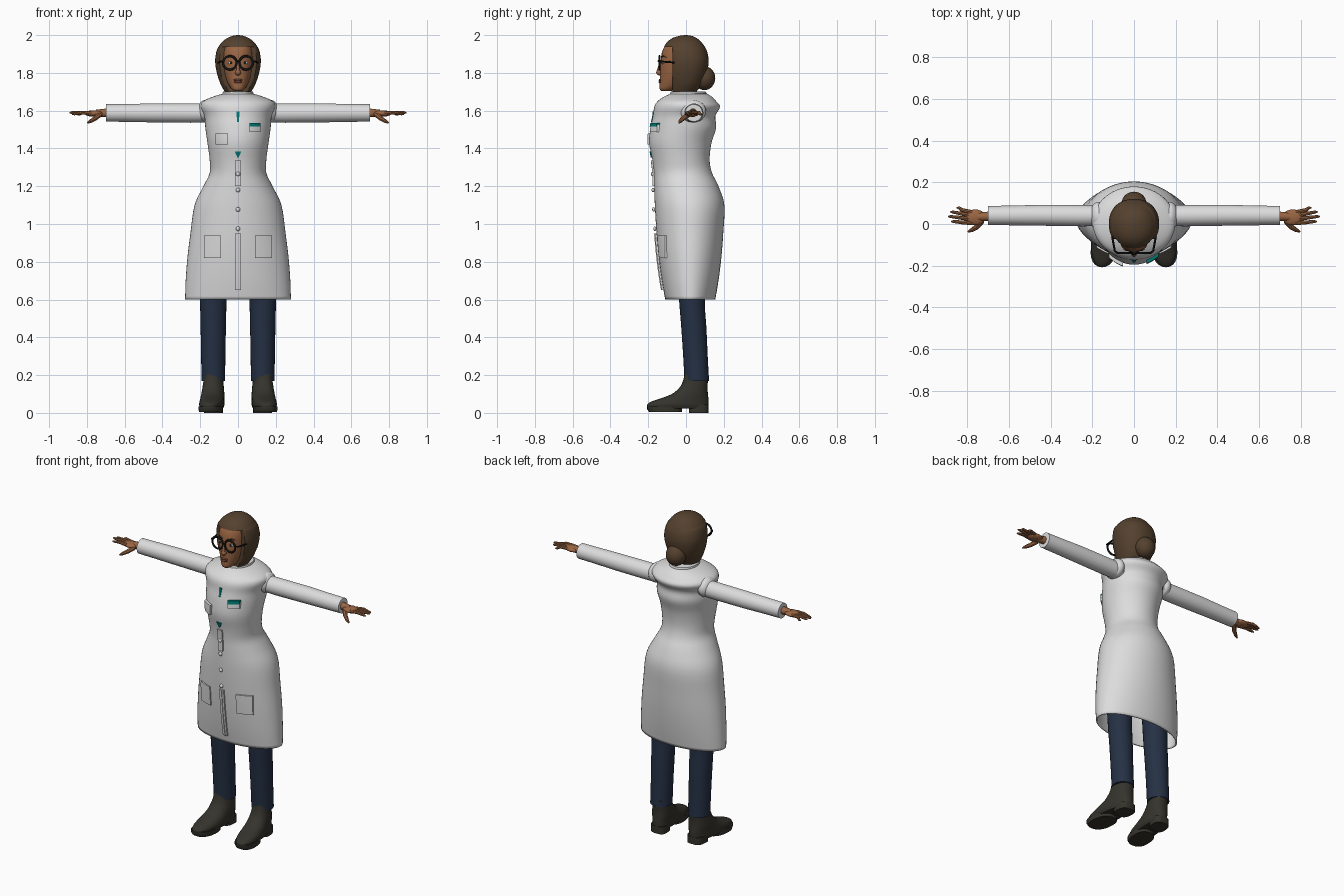
import bpy, bmesh, math
from mathutils import Vector

if "Cube" in bpy.data.objects:
    bpy.data.objects.remove(bpy.data.objects["Cube"])


def material(name, rgb):
    m = bpy.data.materials.new(name)
    m.diffuse_color = (*rgb, 1)
    m.use_nodes = True
    m.node_tree.nodes["Principled BSDF"].inputs["Base Color"].default_value = m.diffuse_color
    return m


WHITE = material("coat white", (.72, .72, .72))
NAVY = material("trouser navy", (.018, .03, .058))
BOOT = material("boot olive", (.035, .033, .025))
SKIN = material("skin", (.32, .13, .055))
HAIR = material("hair brown", (.09, .053, .028))
BLACK = material("frame black", (.008, .008, .008))
TEAL = material("teal", (.0, .2, .18))
LIPS = material("lips", (.2, .065, .04))
EYE = material("eye white", (.6, .58, .55))


def finish(bm, name, mat, solid=0, angle=40):
    bmesh.ops.recalc_face_normals(bm, faces=bm.faces)
    me = bpy.data.meshes.new(name)
    bm.to_mesh(me)
    bm.free()
    ob = bpy.data.objects.new(name, me)
    bpy.context.collection.objects.link(ob)
    me.materials.append(mat)
    bpy.ops.object.select_all(action='DESELECT')
    ob.select_set(True)
    bpy.context.view_layer.objects.active = ob
    bpy.ops.object.shade_smooth_by_angle(angle=math.radians(angle))
    if solid:
        mod = ob.modifiers.new("thickness", 'SOLIDIFY')
        mod.thickness = solid
        mod.offset = -1
    return ob


def smooth(rows, k=4):
    """Catmull-Rom interpolation of profile rows."""
    out = []
    for i in range(len(rows) - 1):
        a, b, c, d = rows[max(i - 1, 0)], rows[i], rows[i + 1], rows[min(i + 2, len(rows) - 1)]
        for j in range(k):
            t = j / k
            out.append([.5 * (2 * q + (r - p) * t + (2 * p - 5 * q + 4 * r - s) * t * t
                              + (3 * q - p - 3 * r + s) * t ** 3)
                        for p, q, r, s in zip(a, b, c, d)])
    return out + [list(rows[-1])]


def ring(z, rx, yf, yb, cx=0, n=40, p=2):
    """Horizontal superellipse from front yf to back yb."""
    pts = []
    for i in range(n):
        a = 2 * math.pi * i / n
        c, s = math.cos(a), math.sin(a)
        pts.append(Vector((cx + rx * math.copysign(abs(c) ** (2 / p), c),
                           (yf + yb) / 2 + (yb - yf) / 2 * math.copysign(abs(s) ** (2 / p), s), z)))
    return pts


def loft(name, rings, mat, caps=(True, True), solid=0, angle=40):
    bm = bmesh.new()
    vs = [[bm.verts.new(p) for p in r] for r in rings]
    n = len(vs[0])
    for a, b in zip(vs, vs[1:]):
        for i in range(n):
            bm.faces.new((a[i], a[(i + 1) % n], b[(i + 1) % n], b[i]))
    if caps[0]:
        bm.faces.new(vs[0])
    if caps[1]:
        bm.faces.new(vs[-1])
    return finish(bm, name, mat, solid, angle)


def tube(name, path, mat, n=12, angle=40):
    """Round tube through (x, y, z, radius) points."""
    pts = [Vector(p[:3]) for p in path]
    rings = []
    for i, p in enumerate(pts):
        d = (pts[min(i + 1, len(pts) - 1)] - pts[max(i - 1, 0)]).normalized()
        u = d.cross(Vector((0, 0, 1)) if abs(d.z) < .9 else Vector((0, 1, 0))).normalized()
        v = d.cross(u)
        rings.append([p + path[i][3] * (u * math.cos(2 * math.pi * k / n) + v * math.sin(2 * math.pi * k / n))
                      for k in range(n)])
    return loft(name, rings, mat, angle=angle)


def ball(name, c, r, mat, seg=20):
    bm = bmesh.new()
    bmesh.ops.create_uvsphere(bm, u_segments=seg, v_segments=seg // 2 + 2, radius=1)
    for v in bm.verts:
        v.co = Vector([c[i] + v.co[i] * r[i] for i in range(3)])
    return finish(bm, name, mat)


# Coat body: height, half width, front, back
COAT = smooth([(.60, .28, -.11, .155), (.70, .277, -.128, .172), (.82, .268, -.144, .187),
               (.95, .252, -.156, .197), (1.10, .23, -.165, .203), (1.20, .183, -.168, .172),
               (1.27, .15, -.17, .138), (1.34, .15, -.178, .125), (1.43, .162, -.195, .135),
               (1.51, .173, -.188, .16), (1.57, .178, -.175, .155), (1.62, .198, -.168, .18),
               (1.65, .185, -.15, .16), (1.675, .13, -.115, .135), (1.69, .08, -.08, .11)])
loft("coat", [ring(*r, n=56) for r in COAT], WHITE, (False, False), solid=.008, angle=50)
loft("collar", [ring(1.66, .085, -.088, .115), ring(1.685, .083, -.085, .112), ring(1.70, .08, -.08, .105),
                ring(1.702, .068, -.065, .09)], WHITE)


def coat_y(x, z):
    for a, b in zip(COAT, COAT[1:]):
        if a[0] <= z <= b[0]:
            t = (z - a[0]) / (b[0] - a[0])
            rx, yf, yb = [p + (q - p) * t for p, q in zip(a[1:], b[1:])]
            return (yf + yb) / 2 - (yb - yf) / 2 * math.sqrt(max(0, 1 - (x / rx) ** 2))
    return 0


def patch(name, x0, x1, z0, z1, mat, off=.009, taper=1):
    """Plate that follows the coat front; taper scales the lower width."""
    n, bm = 6, bmesh.new()
    layers = []
    for o in (off, -.003):
        grid = []
        for j in range(n + 1):
            w = taper + (1 - taper) * j / n
            z = z0 + (z1 - z0) * j / n
            xs = [(x0 + x1) / 2 + (x1 - x0) * (i / n - .5) * w for i in range(n + 1)]
            grid.append([bm.verts.new((x, coat_y(x, z) - o, z)) for x in xs])
        layers.append(grid)
        for j in range(n):
            for i in range(n):
                bm.faces.new((grid[j][i], grid[j][i + 1], grid[j + 1][i + 1], grid[j + 1][i]))
    rim = [(0, i) for i in range(n)] + [(i, n) for i in range(n)] + \
          [(n, n - i) for i in range(n)] + [(n - i, 0) for i in range(n)]
    f, b = layers
    for (j, i), (l, k) in zip(rim, rim[1:] + rim[:1]):
        bm.faces.new((f[j][i], f[l][k], b[l][k], b[j][i]))
    return finish(bm, name, mat, angle=30)


# Pockets, placket, buttons, badge and tie
for s in (-1, 1):
    patch("lower_pocket", s * .135 - .045, s * .135 + .045, .82, .94, WHITE)
patch("chest_pocket", -.12, -.052, 1.42, 1.48, WHITE, off=.018)
patch("lower_placket", -.015, .015, .65, .95, WHITE)
patch("placket_seam", -.003, .003, .65, .95, WHITE, off=.013)
patch("upper_placket", -.016, .016, 1.20, 1.335, WHITE)
patch("badge", .06, .118, 1.487, 1.525, WHITE, off=.012)
patch("badge_stripe", .06, .118, 1.515, 1.535, TEAL, off=.016)
patch("tie_knot", -.009, .009, 1.54, 1.595, TEAL, off=.004, taper=.5)
patch("tie_tip", -.017, .017, 1.352, 1.383, TEAL, off=.006, taper=.2)
for z in (.975, 1.077, 1.18, 1.265):
    ball("button", (0, coat_y(0, z) - .007, z), (.012, .008, .012), WHITE, 14)

for s in (-1, 1):
    # Sleeve with open cuff, shoulder cap
    sleeve = [(.14, .04, 1.588, .05), (.25, .04, 1.587, .051), (.45, .042, 1.588, .05),
              (.60, .041, 1.588, .047), (.70, .041, 1.588, .046), (.70, .041, 1.588, .038),
              (.66, .041, 1.588, .036)]
    tube("sleeve", [(s * x, y, z, r) for x, y, z, r in sleeve], WHITE, 28)
    ball("shoulder_cap", (s * .172, .038, 1.597), (.042, .068, .06), WHITE, 28)
    # Hand: wrist, palm, fingers and thumb
    tube("wrist", [(s * .66, .04, 1.588, .025), (s * .71, .036, 1.588, .022), (s * .75, .034, 1.585, .02)], SKIN)
    ball("palm", (s * .762, .032, 1.585), (.05, .038, .017), SKIN)
    for y0, x1, y1, z1 in ((.004, .878, .012, 1.582), (.022, .892, .036, 1.59),
                           (.040, .882, .058, 1.588), (.056, .852, .078, 1.58)):
        tube("finger", [(s * .775, y0, 1.587, .010), (s * .825, (y0 + y1) / 2, 1.59, .0095),
                        (s * (x1 - .01), y1, z1, .007), (s * x1, y1, z1 - .001, .003)], SKIN, 8)
    tube("thumb", [(s * .73, .015, 1.58, .014), (s * .755, -.014, 1.56, .013),
                   (s * .78, -.030, 1.545, .010), (s * .797, -.037, 1.535, .004)], SKIN, 8)
    # Trouser leg
    leg = smooth([(.17, .063, -.008, .122), (.30, .064, -.015, .115), (.45, .067, -.025, .108),
                  (.60, .070, -.037, .10), (.90, .075, -.06, .11)])
    loft("trouser_leg", [ring(*r, cx=s * .131, n=28) for r in leg], NAVY)
    # Boot with splayed toe, sole and heel
    boot = smooth([(.022, .056, -.198, .118), (.04, .064, -.208, .12), (.058, .064, -.188, .12),
                   (.075, .062, -.14, .119), (.10, .060, -.075, .116), (.135, .056, -.034, .114),
                   (.17, .052, -.016, .116), (.205, .052, -.008, .118)])

    def splay(pts):
        for q in pts:
            q.x += s * (-.09 * q.y)
        return pts
    loft("boot", [splay(ring(*r, cx=s * .135, n=32, p=2.3)) for r in boot], BOOT)
    loft("boot_sole", [splay(ring(z, .062, yf, -.02, cx=s * .135, n=24, p=2.4))
                       for z, yf in ((.004, -.195), (.02, -.206), (.035, -.206))], BOOT)
    loft("boot_heel", [splay(ring(z, .05, .015, .12, cx=s * .135, n=24, p=3)) for z in (0, .045)], BOOT)

# Neck and head
tube("neck", [(0, .015, 1.64, .052), (0, .005, 1.71, .047), (0, 0, 1.78, .047)], SKIN, 20)
HEAD = smooth([(1.703, .018, -.128, -.08), (1.715, .034, -.139, -.05), (1.745, .054, -.139, .02),
               (1.79, .071, -.137, .06), (1.85, .081, -.135, .08), (1.91, .081, -.127, .08),
               (1.95, .068, -.105, .06), (1.975, .035, -.06, .04)])
loft("head", [ring(*r, n=32, p=2.2) for r in HEAD], SKIN)
ball("nose", (0, -.139, 1.802), (.015, .019, .016), SKIN)
tube("nose_bridge", [(0, -.126, 1.865, .009), (0, -.14, 1.83, .009), (0, -.148, 1.804, .009)], SKIN)
ball("upper_lip", (0, -.1365, 1.762), (.025, .008, .006), LIPS)
ball("lower_lip", (0, -.1365, 1.752), (.021, .009, .007), LIPS)

# Hair: full cap on top, cut straight beside the face
HAIR_ROWS = smooth([(1.70, .07, -.09, .055), (1.74, .092, -.10, .085), (1.80, .112, -.112, .11),
                    (1.86, .121, -.118, .12), (1.91, .115, -.12, .113), (1.937, .105, -.118, .10)])
TOP_ROWS = smooth([(1.938, .104, -.117, .10), (1.965, .083, -.098, .08), (1.985, .056, -.07, .055),
                   (1.996, .028, -.035, .03), (2.0, .004, -.005, .005)])
rings = [ring(*r, n=48, p=2.2) for r in HAIR_ROWS]
for r in rings:
    for q in r:
        q.y = max(q.y, -.072)
rings += [ring(*r, n=48, p=2.1) for r in TOP_ROWS]
loft("hair", rings, HAIR)
ball("hair_bun", (0, .098, 1.772), (.06, .057, .063), HAIR, 28)

for s in (-1, 1):
    # Eyes, brows and spectacles
    ball("eye", (s * .037, -.121, 1.853), (.016, .006, .008), EYE, 14)
    ball("iris", (s * .037, -.126, 1.853), (.007, .003, .007), BLACK, 12)
    tube("brow", [(s * .016, -.131, 1.884, .003), (s * .04, -.122, 1.89, .004), (s * .06, -.106, 1.882, .002)], HAIR, 8)
    bm = bmesh.new()
    for i in range(32):
        a = 2 * math.pi * i / 32
        for k in range(8):
            b = 2 * math.pi * k / 8
            r = .036 + .006 * math.cos(b)
            bm.verts.new((s * .043 + r * math.cos(a), -.140 + .005 * math.sin(b), 1.853 + r * math.sin(a)))
    bm.verts.ensure_lookup_table()
    for i in range(32):
        for k in range(8):
            j, l = (i + 1) % 32, (k + 1) % 8
            bm.faces.new([bm.verts[q] for q in (i * 8 + k, j * 8 + k, j * 8 + l, i * 8 + l)])
    finish(bm, "lens_frame", BLACK, angle=60)
    tube("temple_arm", [(s * .078, -.139, 1.86, .005), (s * .092, -.13, 1.86, .005), (s * .105, -.06, 1.855, .005)], BLACK, 8)
tube("spectacle_bridge", [(-.01, -.143, 1.86, .004), (0, -.147, 1.863, .004), (.01, -.143, 1.86, .004)], BLACK, 8)
